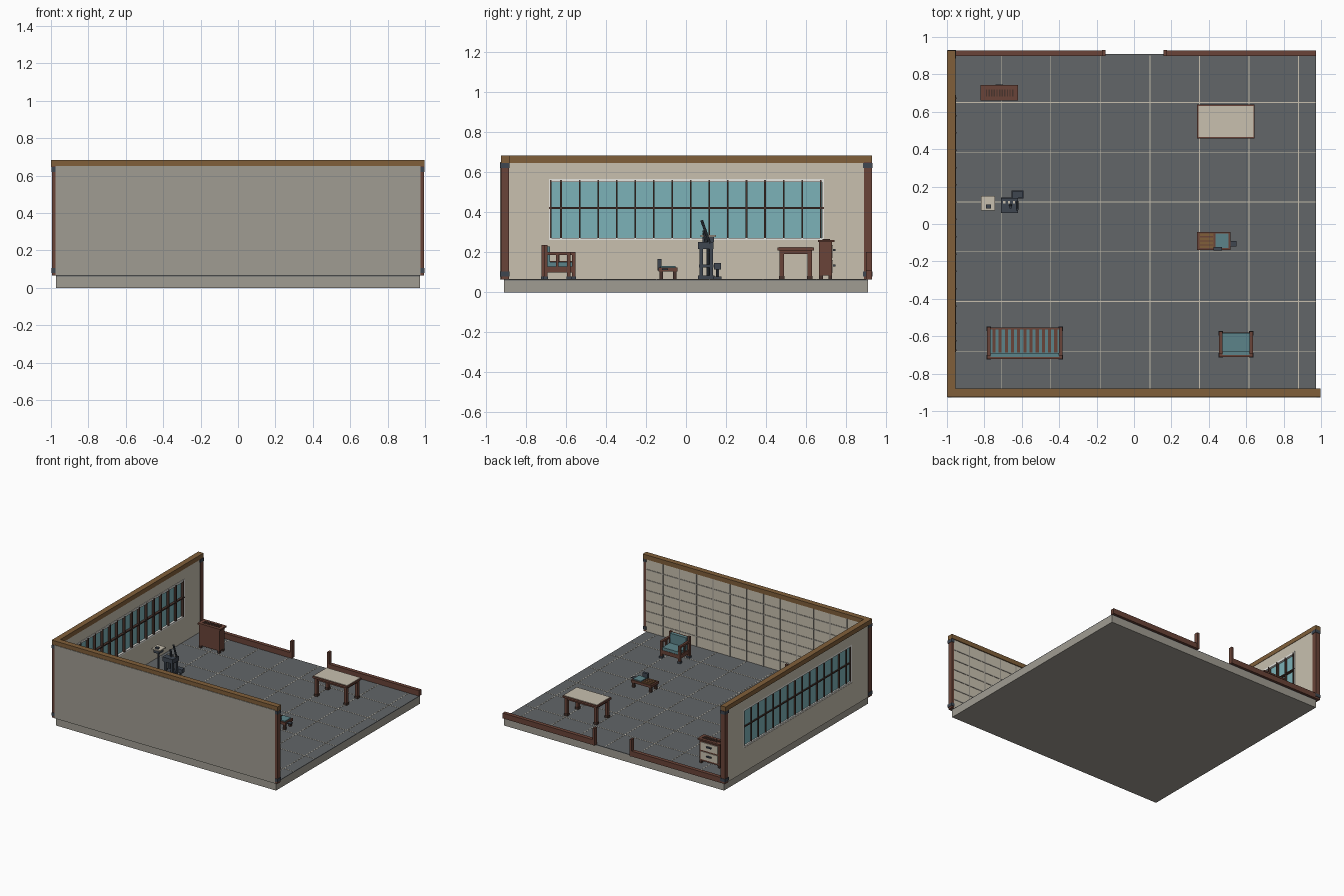
import bpy, bmesh, math
from mathutils import Vector, Matrix


def lin(c):
    c = min(c / 255, 1)
    return c / 12.92 if c <= 0.04045 else ((c + 0.055) / 1.055) ** 2.4


def mat(name, r, g, b):
    m = bpy.data.materials.new(name)
    m.diffuse_color = (lin(r), lin(g), lin(b), 1)
    return m


GREY = mat("stone grey", 160, 156, 146)
FLOOR = mat("slate floor", 98, 102, 104)
PLASTER = mat("warm plaster", 200, 192, 175)
WHITE = mat("white trim", 245, 244, 238)
GLASS = mat("teal glass", 124, 178, 184)
CUSHION = mat("teal fabric", 92, 132, 138)
BROWN = mat("red brown wood", 106, 68, 56)
DARKWOOD = mat("dark wood", 72, 52, 45)
TAN = mat("tan wood", 128, 95, 58)
STEEL = mat("dark steel", 62, 70, 80)


def boxes(name, material, items):
    """One object from boxes given as x0, x1, y0, y1, z0, z1."""
    bm = bmesh.new()
    for x0, x1, y0, y1, z0, z1 in items:
        c = Vector(((x0 + x1) / 2, (y0 + y1) / 2, (z0 + z1) / 2))
        s = Matrix.Diagonal((x1 - x0, y1 - y0, z1 - z0, 1))
        bmesh.ops.create_cube(bm, size=1, matrix=Matrix.Translation(c) @ s)
    return finish(name, material, bm)


def finish(name, material, bm):
    me = bpy.data.meshes.new(name)
    bm.to_mesh(me)
    bm.free()
    me.materials.append(material)
    ob = bpy.data.objects.new(name, me)
    bpy.context.collection.objects.link(ob)
    return ob


def rods(name, material, items, sides=8):
    """One object from round bars given as start, end, radius."""
    bm = bmesh.new()
    for a, b, r in items:
        a, b = Vector(a), Vector(b)
        rot = (b - a).to_track_quat('Z', 'Y').to_matrix().to_4x4()
        bmesh.ops.create_cone(bm, cap_ends=True, segments=sides, radius1=r, radius2=r,
                              depth=(b - a).length, matrix=Matrix.Translation((a + b) / 2) @ rot)
    return finish(name, material, bm)


def corners(x0, x1, y0, y1, w, z0, z1):
    """Four square posts inside a rectangle."""
    return [(x, x + w, y, y + w, z0, z1) for x in (x0, x1 - w) for y in (y0, y1 - w)]


Z = 0.065

# floor slab, slate top and tile joints
boxes("floor_slab", GREY, [(-0.972, 0.972, -0.908, 0.908, 0, 0.06)])
boxes("floor_surface", FLOOR, [(-0.972, 0.972, -0.908, 0.908, 0.06, Z)])
boxes("floor_joints", PLASTER,
      [(-0.71 + i * 0.265 - 0.002, -0.71 + i * 0.265 + 0.002, -0.885, 0.9, Z, Z + 0.0012) for i in range(7)]
      + [(-0.955, 0.972, -0.68 + i * 0.266 - 0.002, -0.68 + i * 0.266 + 0.002, Z, Z + 0.0012) for i in range(6)])

# front wall with panel grid on its inner face
boxes("front_wall", GREY, [(-0.975, 0.975, -0.928, -0.892, Z, 0.65)])
boxes("front_wall_lining", PLASTER, [(-0.955, 0.975, -0.892, -0.888, Z, 0.65)])
boxes("front_wall_grid", GREY,
      [(-0.95 + i * 0.148 - 0.004, -0.95 + i * 0.148 + 0.004, -0.888, -0.884, Z, 0.645) for i in range(1, 13)]
      + [(-0.955, 0.975, -0.888, -0.885, z - 0.004, z + 0.004) for z in (0.145, 0.228, 0.312, 0.395, 0.478, 0.562)])

# left wall around the long window
Y0, Y1, ZB, ZT = -0.685, 0.69, 0.26, 0.565
boxes("left_wall", PLASTER, [(-0.99, -0.958, -0.9, 0.9, Z, ZB), (-0.99, -0.958, -0.9, 0.9, ZT, 0.65),
                             (-0.99, -0.958, -0.9, Y0, ZB, ZT), (-0.99, -0.958, Y1, 0.9, ZB, ZT)])
boxes("window_frame", WHITE, [(-0.988, -0.954, Y0, Y1, ZB, ZB + 0.012), (-0.988, -0.954, Y0, Y1, ZT - 0.015, ZT),
                              (-0.988, -0.954, Y0, Y0 + 0.01, ZB, ZT), (-0.988, -0.954, Y1 - 0.01, Y1, ZB, ZT)])
boxes("window_glass", GLASS, [(-0.977, -0.971, Y0, Y1, ZB, ZT)])
boxes("window_bars", DARKWOOD,
      [(-0.986, -0.95, y - 0.004, y + 0.004, ZB + 0.01, ZT - 0.005)
       for y in [-0.676] + [-0.624 + i * 0.0926 for i in range(15)]]
      + [(-0.986, -0.952, Y0, Y1, 0.417, 0.426)])

# corner posts with metal collars, top beams
posts = [(-0.995, -0.955, -0.925, -0.885), (0.975, 0.995, -0.925, -0.885), (-0.995, -0.955, 0.888, 0.928)]
boxes("corner_posts", BROWN, [p + (Z, 0.65) for p in posts])
boxes("post_collars", STEEL, [(a - 0.003, b + 0.003, c - 0.003, d + 0.003, z, z + 0.025)
                              for a, b, c, d in posts for z in (0.08, 0.62)])
boxes("front_beam", TAN, [(-1, 0.998, -0.924, -0.88, 0.646, 0.682)])
boxes("left_beam", TAN, [(-1, -0.955, -0.88, 0.928, 0.646, 0.682)])

# low back rail with gate posts
boxes("back_rail", BROWN, [(-0.955, -0.155, 0.898, 0.928, Z, 0.108), (0.165, 0.972, 0.898, 0.928, Z, 0.108)])
boxes("gate_posts", BROWN, [(-0.17, -0.152, 0.898, 0.93, Z, 0.2), (0.158, 0.176, 0.898, 0.93, Z, 0.2)])

# cabinet with two drawers facing the back
boxes("cabinet_body", BROWN, [(-0.81, -0.63, 0.665, 0.73, 0.085, 0.25), (-0.82, -0.62, 0.66, 0.742, 0.25, 0.262)])
boxes("cabinet_feet", DARKWOOD, corners(-0.81, -0.63, 0.665, 0.73, 0.018, Z, 0.085))
boxes("cabinet_drawers", PLASTER, [(-0.795, -0.645, 0.73, 0.735, z, z + 0.062) for z in (0.1, 0.174)])
boxes("cabinet_handles", STEEL, [(-0.74, -0.7, 0.735, 0.746, z, z + 0.01) for z in (0.13, 0.205)])
boxes("cabinet_vents", DARKWOOD, [(-0.792 + i * 0.014, -0.785 + i * 0.014, 0.682, 0.72, 0.262, 0.265)
                                  for i in range(11)])

# table
boxes("table_top", PLASTER, [(0.345, 0.64, 0.465, 0.632, 0.216, 0.226)])
boxes("table_edge", BROWN, [(0.338, 0.645, 0.458, 0.638, 0.208, 0.223)])
boxes("table_apron", BROWN, [(0.36, 0.625, 0.475, 0.483, 0.19, 0.21), (0.36, 0.625, 0.613, 0.621, 0.19, 0.21),
                             (0.355, 0.363, 0.48, 0.617, 0.19, 0.21), (0.62, 0.628, 0.48, 0.617, 0.19, 0.21)])
boxes("table_legs", BROWN, corners(0.35, 0.633, 0.468, 0.628, 0.022, 0.08, 0.21))
boxes("table_feet", DARKWOOD, corners(0.347, 0.636, 0.465, 0.631, 0.028, Z, 0.082))

# low bench with wooden half, fabric half and a small upright back
boxes("bench_frame", BROWN, [(0.337, 0.515, -0.138, -0.042, 0.105, 0.125)])
boxes("bench_wood_panel", TAN, [(0.35, 0.425, -0.128, -0.052, 0.125, 0.129)])
boxes("bench_slats", BROWN, [(0.352, 0.423, y, y + 0.006, 0.129, 0.132) for y in (-0.115, -0.093, -0.071)])
boxes("bench_pad", CUSHION, [(0.435, 0.505, -0.128, -0.052, 0.125, 0.132)])
boxes("bench_side_plate", STEEL, [(0.515, 0.548, -0.12, -0.09, 0.112, 0.119)])
boxes("bench_legs", DARKWOOD, corners(0.343, 0.51, -0.132, -0.048, 0.018, Z, 0.105))
boxes("bench_upright", STEEL, [(0.425, 0.47, -0.142, -0.122, 0.11, 0.165)])


def seat(name, x0, x1, y0, y1, slats):
    """Wooden seat with arms and cushions; its back is against the front wall."""
    boxes(name + "_posts", BROWN, [(x, x + 0.018, y0, y0 + 0.018, 0.08, 0.235) for x in (x0, x1 - 0.018)]
          + [(x, x + 0.018, y1 - 0.018, y1, 0.08, 0.195) for x in (x0, x1 - 0.018)]
          + [(x, x + 0.012, (y0 + y1) / 2 - 0.006, (y0 + y1) / 2 + 0.006, 0.1, 0.19)
             for x in (x0 + 0.003, x1 - 0.015)])
    boxes(name + "_feet", STEEL, corners(x0 - 0.003, x1 + 0.003, y0 - 0.003, y1 + 0.003, 0.024, Z, 0.08))
    boxes(name + "_arms", BROWN, [(x, x + 0.018, y0, y1, 0.185, 0.2) for x in (x0, x1 - 0.018)])
    boxes(name + "_frame", BROWN, [(x0 + 0.005, x1 - 0.005, y0 + 0.005, y1 - 0.005, 0.098, 0.128),
                                   (x0, x1, y0, y0 + 0.01, 0.205, 0.228)])
    boxes(name + "_seat_cushion", CUSHION, [(x0 + 0.016, x1 - 0.016, y0 + 0.015, y1 - 0.008, 0.128, 0.15)])
    boxes(name + "_back_cushion", CUSHION, [(x0 + 0.018, x1 - 0.018, y0 + 0.01, y0 + 0.032, 0.15, 0.228)])
    if slats:
        step = (x1 - x0 - 0.04) / slats
        boxes(name + "_slats", BROWN,
              [(x0 + 0.02 + (i + 0.25) * step, x0 + 0.02 + (i + 0.75) * step, y0 + 0.034, y1 - 0.006, 0.15, 0.156)
               for i in range(slats)]
              + [(x0 + 0.01, x1 - 0.01, y1 - 0.012, y1 - 0.002, 0.128, 0.156)])


seat("sofa", -0.785, -0.382, -0.722, -0.552, 11)
seat("armchair", 0.455, 0.635, -0.71, -0.576, 0)

# small stand with a pale tray
boxes("stand_tray", PLASTER, [(-0.817, -0.743, 0.072, 0.15, 0.275, 0.285)])
boxes("stand_head", STEEL, [(-0.805, -0.755, 0.082, 0.14, 0.25, 0.275), (-0.79, -0.765, 0.083, 0.103, 0.285, 0.297)])
rods("stand_pole", STEEL, [((-0.78, 0.11, Z), (-0.78, 0.11, 0.25), 0.007)])
boxes("stand_base", STEEL, [(-0.81, -0.75, 0.08, 0.14, Z, 0.076)])

# machine: base, twin columns, shelves, head and slanted lever
boxes("machine_base", STEEL, [(-0.71, -0.62, 0.06, 0.142, Z, 0.085), (-0.655, -0.592, 0.137, 0.178, Z, 0.08)])
boxes("machine_columns", STEEL, corners(-0.703, -0.627, 0.067, 0.135, 0.018, 0.08, 0.22))
boxes("machine_shelf", STEEL, [(-0.705, -0.625, 0.065, 0.137, 0.125, 0.14)])
boxes("machine_head", STEEL, [(-0.71, -0.62, 0.06, 0.138, 0.215, 0.25)])
boxes("machine_buttons", PLASTER, [(-0.7 + i * 0.026, -0.688 + i * 0.026, 0.11, 0.122, 0.25, 0.254)
                                   for i in range(3)])
boxes("machine_side_box", STEEL, [(-0.65, -0.595, 0.14, 0.176, 0.115, 0.145)])
rods("machine_lever", STEEL, [((-0.625, 0.12, 0.24), (-0.625, 0.078, 0.36), 0.007),
                              ((-0.66, 0.1, 0.25), (-0.66, 0.09, 0.31), 0.008),
                              ((-0.62, 0.158, 0.08), (-0.62, 0.158, 0.12), 0.008)])
